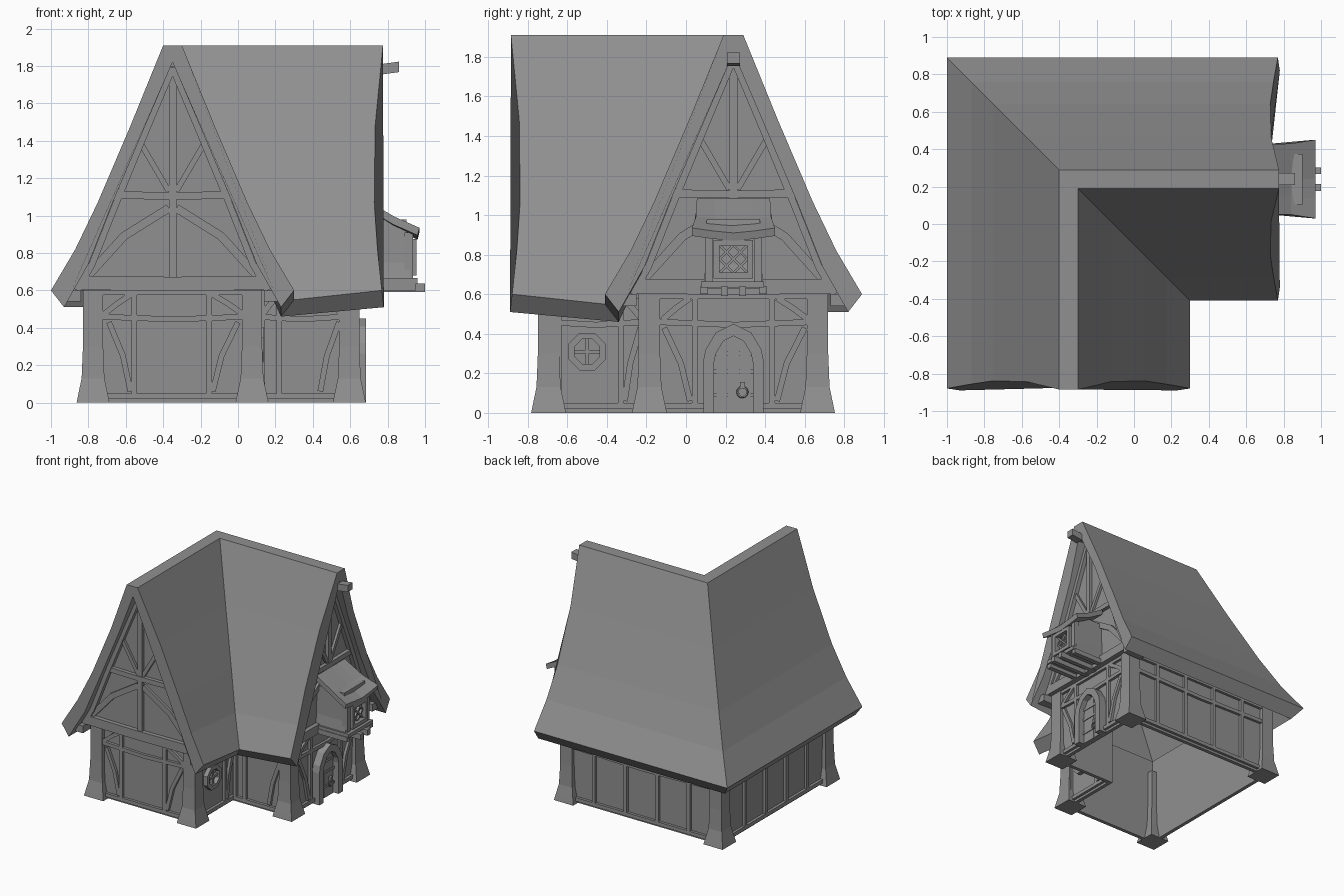
import bpy, bmesh, math
from mathutils import Vector

if "Cube" in bpy.data.objects:
    bpy.data.objects.remove(bpy.data.objects["Cube"], do_unlink=True)

grey = bpy.data.materials.new("plain_grey")
grey.use_nodes = True
grey.diffuse_color = (0.28, 0.28, 0.28, 1)
grey.node_tree.nodes["Principled BSDF"].inputs["Base Color"].default_value = (0.28, 0.28, 0.28, 1)

RX, RY = -0.35, 0.24                         # ridge lines of the two wings
FRONT, BACK, LEFT, RIGHT = -0.72, 0.69, -0.8, 0.62
INNER_X, INNER_Y = 0.1, -0.21


def loft(bm, rings, cyclic=False):
    rows = [[bm.verts.new(p) for p in r] for r in rings]
    n = len(rows[0])
    pairs = list(zip(rows, rows[1:])) + ([(rows[-1], rows[0])] if cyclic else [])
    for a, b in pairs:
        for i in range(n):
            j = (i + 1) % n
            bm.faces.new((a[i], a[j], b[j], b[i]))
    if not cyclic:
        bm.faces.new(rows[0])
        bm.faces.new(rows[-1])


def finish(name, bm):
    bmesh.ops.recalc_face_normals(bm, faces=bm.faces)
    me = bpy.data.meshes.new(name)
    bm.to_mesh(me)
    bm.free()
    me.materials.append(grey)
    ob = bpy.data.objects.new(name, me)
    bpy.context.collection.objects.link(ob)
    return ob


def make(name, rings, cyclic=False):
    bm = bmesh.new()
    loft(bm, rings, cyclic)
    return finish(name, bm)


def box(name, lo, hi):
    return make(name, [[(lo[0], lo[1], z), (hi[0], lo[1], z), (hi[0], hi[1], z), (lo[0], hi[1], z)]
                       for z in (lo[2], hi[2])])


# Wall frames: (along, height, outward) -> position
def front(y, x=0): return lambda u, z, o: (x + u, y - o, z)
def back(y): return lambda u, z, o: (u, y + o, z)
def right(x, y=0): return lambda u, z, o: (x + o, y + u, z)
def left(x): return lambda u, z, o: (x - o, u, z)


def strip(bm, frame, path, width, depth, inset=0.01, closed=False):
    """Timber of rectangular section following a path on a wall."""
    pts = [Vector(p) for p in path]
    n, rings = len(pts), []
    for i, p in enumerate(pts):
        a = pts[i - 1] if i or closed else None
        b = pts[(i + 1) % n] if i < n - 1 or closed else None
        d1 = (p - a).normalized() if a else (b - p).normalized()
        d2 = (b - p).normalized() if b else d1
        t = (d1 + d2).normalized()
        m = Vector((-t.y, t.x)) * width / 2 / max(t.dot(d1), 0.5)
        rings.append([frame(q.x, q.y, o) for q, o in
                      ((p + m, -inset), (p + m, depth), (p - m, depth), (p - m, -inset))])
    loft(bm, rings, closed)


def timbers(name, frame, paths, width=0.03, depth=0.022):
    bm = bmesh.new()
    for p in paths:
        strip(bm, frame, p, width, depth)
    return finish(name, bm)


def plate(name, frame, outline, o1, o2):
    return make(name, [[frame(u, z, o) for u, z in outline] for o in (o1, o2)])


def mirrored(half):
    return half + [(-u, z) for u, z in reversed(half) if u]


# Roof: one profile swept round the L with a mitred corner
over = [(0.65, 0.60), (0.52, 0.82), (0.40, 1.07), (0.225, 1.48), (0.05, 1.91)]
under = [(0.58, 0.51), (0.45, 0.74), (0.32, 1.07), (0.15, 1.47), (0, 1.82)]
profile = mirrored(over) + [(-u, z) for u, z in under] + [(u, z) for u, z in reversed(under[:-1])]


def flare(z):
    return 0.05 * math.sin(math.pi * (z - 0.55) / 1.36)


def sag(d, z):
    return z - (0.05 if d < -0.5 else 0)


make("roof", [
    [(RX - d, -0.885 + flare(z), z) for d, z in profile],
    [(RX - d, RY + d, sag(d, z)) for d, z in profile],
    [(0.775 - flare(z), RY + d, z) for d, z in profile]])


# Ground floor walls, open inside
def outline(t, z):
    return [(LEFT + t, FRONT + t, z), (INNER_X - t, FRONT + t, z), (INNER_X - t, INNER_Y + t, z),
            (RIGHT - t, INNER_Y + t, z), (RIGHT - t, BACK - t, z), (LEFT + t, BACK - t, z)]


make("walls", [outline(0, 0), outline(0, 0.73), outline(0.03, 0.73), outline(0.03, 0)], True)

# Corner posts with flared feet
for name, x, y in (("front_left_post", LEFT, FRONT), ("front_right_post", INNER_X, FRONT),
                   ("inner_wing_post", RIGHT, INNER_Y), ("back_right_post", RIGHT, BACK),
                   ("back_left_post", LEFT, BACK)):
    sx = -1 if x == LEFT else 1
    sy = 1 if y == BACK else -1
    cx, cy = x - sx * 0.025, y - sy * 0.025
    rings = []
    for z, h in ((0, 0.088), (0.04, 0.08), (0.13, 0.061), (0.3, 0.054), (0.61, 0.054)):
        rings.append([(cx + a * h, cy + b * h, z) for a, b in ((-1, -1), (1, -1), (1, 1), (-1, 1))])
    make(name, rings)


# Ground floor framing
def rails(a, b, gap=None):
    m = (a + b) / 2
    low = [[(a, 0.035), (b, 0.035)]] if not gap else [[(a, 0.035), (gap[0], 0.035)], [(gap[1], 0.035), (b, 0.035)]]
    return low + [[(a, 0.46), (m, 0.445), (b, 0.46)], [(a, 0.59), (b, 0.59)]]


def stud(u):
    return [(u, 0.02), (u, 0.6)]


def brace(top, foot):
    m = (top * 0.35 + foot * 0.65)
    return [(top, 0.43), (m, 0.25), (foot, 0.06)]


def knee(a, b):
    return [(a, 0.47), ((a + b) / 2, 0.53), (b, 0.58)]


timbers("front_wall_timbers", front(FRONT), rails(-0.75, 0.06) + [
    stud(-0.555), stud(-0.155), brace(-0.69, -0.575), brace(0.0, -0.135), knee(-0.72, -0.57), knee(0.03, -0.14)])
timbers("wing_front_timbers", front(INNER_Y), rails(0.1, 0.57) + [
    stud(0.13), stud(0.22), brace(0.54, 0.44), knee(0.13, 0.22), knee(0.56, 0.43)])
timbers("inner_side_timbers", right(INNER_X), rails(-0.7, INNER_Y) + [
    stud(-0.645), stud(-0.33), brace(-0.23, -0.31), knee(-0.22, -0.32)])
timbers("door_wall_timbers", right(RIGHT), rails(-0.15, 0.65, (0.1, 0.38)) + [
    stud(0.045), stud(0.435), brace(-0.11, 0.02), brace(0.6, 0.46), knee(-0.12, 0.02), knee(0.62, 0.46)])
timbers("back_wall_timbers", back(BACK), rails(-0.75, 0.57) + [stud(-0.52 + 0.29 * i) for i in range(4)])
timbers("left_wall_timbers", left(LEFT), rails(-0.67, 0.64) + [stud(-0.42 + 0.27 * i) for i in range(4)])

# Jettied gables with their timber frames
for side, f in (("front", front(FRONT - 0.04, RX)), ("right", right(RIGHT + 0.03, RY))):
    plate(side + "_gable", f, mirrored([(0.53, 0.6), (0.47, 0.74), (0.34, 1.07), (0.17, 1.47), (0, 1.84)]), -0.04, 0)
    bm = bmesh.new()
    strip(bm, f, [(-0.5, 0.64), (0, 0.635), (0.5, 0.64)], 0.075, 0.035, 0.06)
    strip(bm, f, [(-0.33, 1.11), (0, 1.105), (0.33, 1.11)], 0.04, 0.03)
    strip(bm, f, [(0, 0.66), (0, 1.8)], 0.04, 0.025)
    for s in (-1, 1):
        strip(bm, f, [(s * 0.02, 1.13), (s * 0.19, 1.42)], 0.03, 0.02)
        strip(bm, f, [(s * 0.45, 0.68), (s * 0.26, 0.89), (s * 0.02, 1.04)], 0.045, 0.02)
        strip(bm, f, [(s * u, z) for u, z in ((0.51, 0.6), (0.43, 0.74), (0.3, 1.07), (0.135, 1.47), (0, 1.79))],
              0.035, 0.035)
        strip(bm, f, [(s * 0.57, 0.57), (s * 0.49, 0.57)], 0.06, 0.07, 0.1)
    finish(side + "_gable_timbers", bm)

# Round window
f = right(INNER_X, -0.5)
ring = [(0.085 * math.cos(a), 0.31 + 0.085 * math.sin(a)) for a in
        (math.pi / 8 + k * math.pi / 4 for k in range(8))]
bm = bmesh.new()
strip(bm, f, ring, 0.032, 0.035, closed=True)
strip(bm, f, [(-0.08, 0.31), (0.08, 0.31)], 0.018, 0.022)
strip(bm, f, [(0, 0.23), (0, 0.39)], 0.018, 0.022)
finish("round_window", bm)

# Arched door
f = right(RIGHT, RY)
arch = mirrored([(0.125, 0), (0.125, 0.26), (0.115, 0.31), (0.07, 0.385), (0, 0.42)])
bm = bmesh.new()
strip(bm, f, arch, 0.055, 0.065)
finish("door_frame", bm)
plate("door", f, arch, -0.005, 0.015)
timbers("door_planks", f, [[(u, 0), (u, 0.37)] for u in (-0.06, 0, 0.06)], 0.054, 0.02)
timbers("door_straps", f, [[(-0.1, z), (0.1, z)] for z in (0.09, 0.21, 0.3)], 0.02, 0.026)
bpy.ops.mesh.primitive_torus_add(major_segments=12, minor_segments=5, major_radius=0.025, minor_radius=0.006,
                                 location=(RIGHT + 0.032, 0.285, 0.105), rotation=(0, math.pi / 2, 0))
bpy.context.object.name = "door_handle"
bpy.context.object.data.materials.append(grey)
box("handle_plate", (RIGHT + 0.01, 0.272, 0.12), (RIGHT + 0.04, 0.298, 0.155))

# Bay window with lean-to roof
make("bay_body", [[(0.62, RY - w, z), (x, RY - w, z), (x, RY + w, z), (0.62, RY + w, z)]
                  for z, x, w in ((0.63, 0.93, 0.155), (0.75, 0.91, 0.14), (0.98, 0.9, 0.135))])
box("bay_sill", (0.64, 0.075, 0.635), (0.96, 0.395, 0.665))
for side in (-1, 1):
    y = RY + side * 0.045
    box("bay_joist", (0.62, y - 0.018, 0.592), (1.0, y + 0.018, 0.638))
    box("bay_side_rail", (0.64, RY + side * 0.15 - 0.02, 0.6), (0.95, RY + side * 0.15 + 0.02, 0.64))
    y = RY + side * 0.125
    box("bay_corner_post", (0.89, y - 0.02, 0.66), (0.935, y + 0.02, 0.91))
roof_rows = []
for s, lift in ((-1, 0.015), (-0.5, 0), (0, -0.01), (0.5, 0), (1, 0.015)):
    roof_rows.append([(0.68, RY + s * 0.185, 1.085), (0.84, RY + s * 0.19, 0.985 + lift / 2),
                      (0.97, RY + s * 0.21, 0.92 + lift), (0.96, RY + s * 0.21, 0.88 + lift),
                      (0.83, RY + s * 0.19, 0.945 + lift / 2), (0.68, RY + s * 0.185, 1.04)])
make("bay_roof", roof_rows)
f = right(0.905, RY)
bm = bmesh.new()
strip(bm, f, [(-0.085, 0.695), (0.085, 0.695), (0.085, 0.86), (-0.085, 0.86)], 0.03, 0.05, closed=True)
for s in (-1, 1):
    for k in (-0.07, 0, 0.07):
        a, b = max(-0.07, -0.07 - k), min(0.07, 0.07 - k)
        strip(bm, f, [(s * a, 0.778 + a + k), (s * b, 0.778 + b + k)], 0.012, 0.025)
finish("bay_window", bm)

# Hoist beam below the ridge end
box("hoist_beam", (0.64, 0.222, 1.77), (0.8, 0.258, 1.805))
make("hoist_head", [[(x, RY - 0.032, z - 0.028), (x, RY + 0.032, z - 0.028), (x, RY + 0.032, z + 0.028),
                     (x, RY - 0.032, z + 0.028)] for x, z in ((0.765, 1.782), (0.86, 1.795))])
